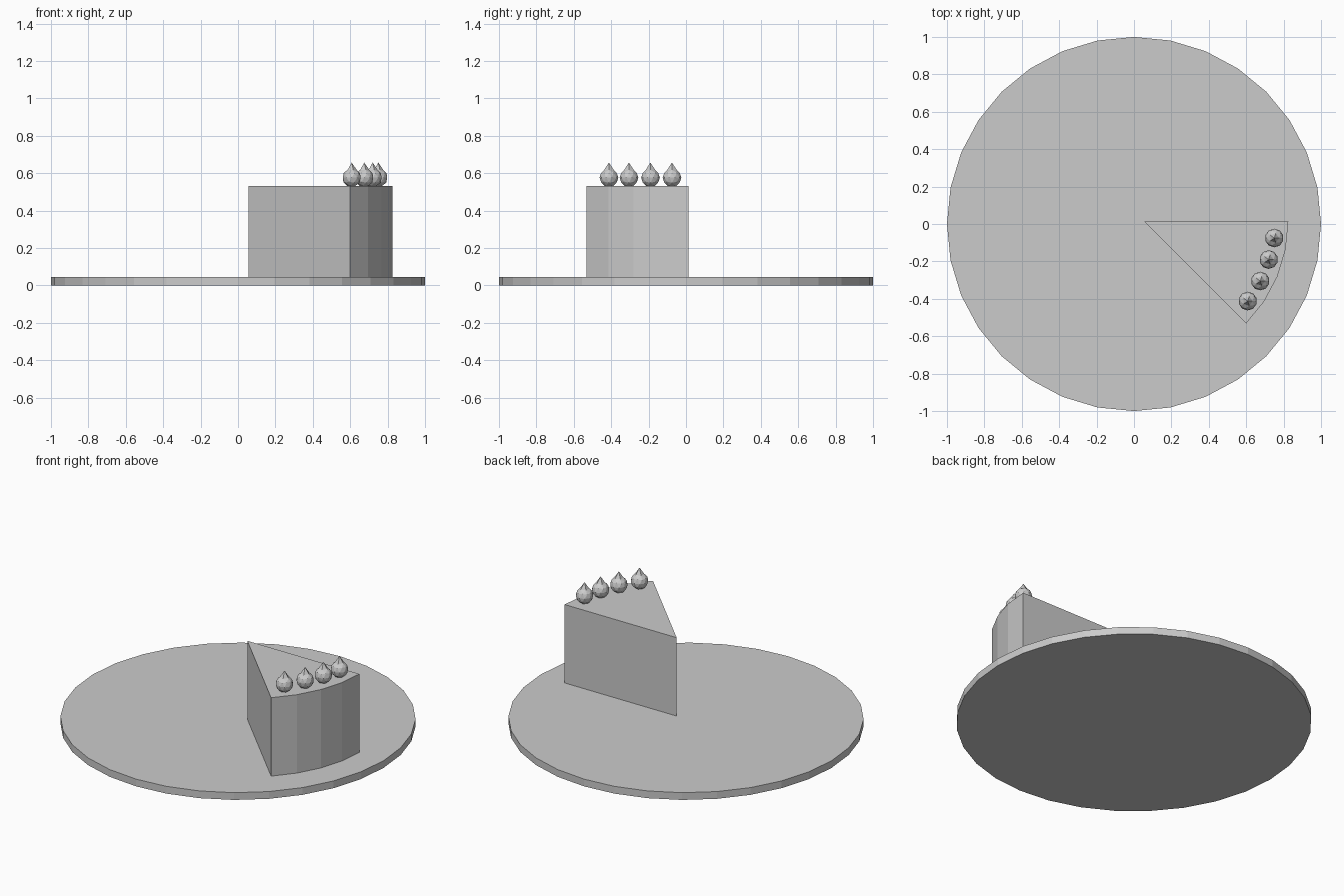
import bpy, bmesh, math

if "Cube" in bpy.data.objects:
    bpy.data.objects.remove(bpy.data.objects["Cube"])


def add_object(name, bm):
    bmesh.ops.recalc_face_normals(bm, faces=bm.faces)
    mesh = bpy.data.meshes.new(name)
    bm.to_mesh(mesh)
    bm.free()
    obj = bpy.data.objects.new(name, mesh)
    bpy.context.collection.objects.link(obj)
    return obj


def prism(name, outline, z0, z1):
    """Extrude a flat outline from z0 up to z1."""
    bm = bmesh.new()
    face = bm.faces.new([bm.verts.new((x, y, z0)) for x, y in outline])
    top = bmesh.ops.extrude_face_region(bm, geom=[face])["geom"]
    bmesh.ops.translate(bm, vec=(0, 0, z1 - z0),
                        verts=[g for g in top if isinstance(g, bmesh.types.BMVert)])
    # keep the base closed
    if not any(all(abs(v.co.z - z0) < 1e-6 for v in f.verts) for f in bm.faces):
        bm.faces.new([v for v in bm.verts if abs(v.co.z - z0) < 1e-6])
    return add_object(name, bm)


def arc(cx, cy, radius, start, end, steps):
    angles = [math.radians(start + (end - start) * i / steps) for i in range(steps + 1)]
    return [(cx + radius * math.cos(a), cy + radius * math.sin(a)) for a in angles]


PLATE_TOP, CAKE_TOP = 0.045, 0.532
TIP = (0.055, 0.013)

# Round plate
prism("plate", arc(0, 0, 1, 0, 360, 32)[:-1], 0, PLATE_TOP)

# Cake slice: one eighth of a round cake
prism("cake_slice", [TIP] + arc(*TIP, 0.77, -45, 0, 4), PLATE_TOP, CAKE_TOP)

# Cream drops: low-poly balls with the top point pulled up
for i, (x, y) in enumerate([(0.75, -0.075), (0.72, -0.19), (0.675, -0.305), (0.608, -0.412)]):
    bm = bmesh.new()
    bmesh.ops.create_icosphere(bm, subdivisions=2, radius=0.05)
    max(bm.verts, key=lambda v: v.co.z).co.z = 0.081
    drop = add_object(f"cream_drop_{i + 1}", bm)
    drop.location = (x, y, 0.576)
